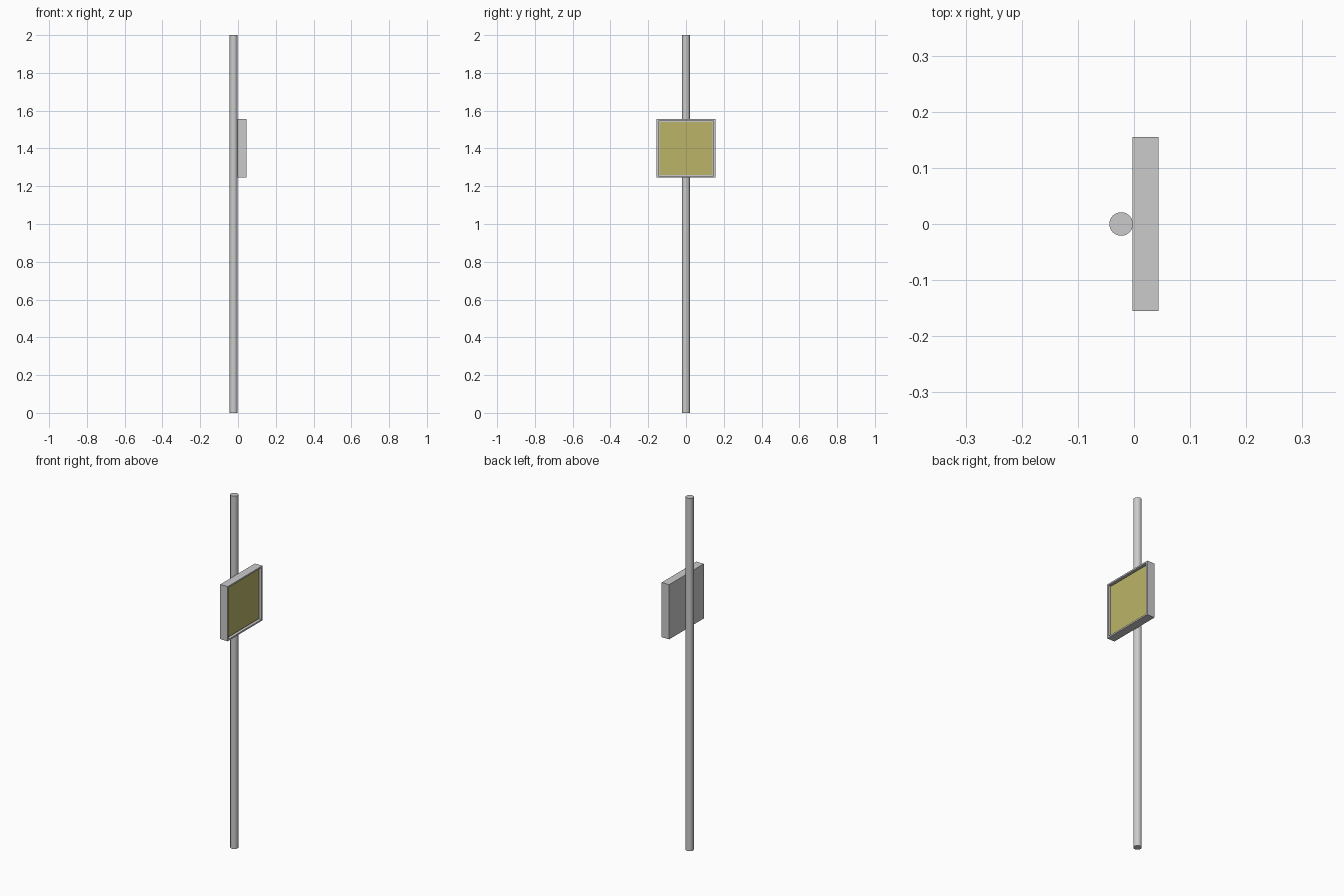
import bpy, bmesh
from mathutils import Matrix, Vector

if "Cube" in bpy.data.objects:
    bpy.data.objects.remove(bpy.data.objects["Cube"])

PANEL_Z = 1.4


def finish(name, bm):
    mesh = bpy.data.meshes.new(name)
    bm.to_mesh(mesh)
    bm.free()
    obj = bpy.data.objects.new(name, mesh)
    bpy.context.collection.objects.link(obj)
    return obj


def box(bm, x0, x1, half):
    m = Matrix.Translation(((x0 + x1) / 2, 0, PANEL_Z)) @ Matrix.Diagonal((x1 - x0, 2 * half, 2 * half, 1))
    bmesh.ops.create_cube(bm, size=1, matrix=m)


# Tall round pole
bpy.ops.mesh.primitive_cylinder_add(vertices=32, radius=0.021, depth=2, location=(-0.023, 0, 1))
pole = bpy.context.object
pole.name = "pole"
bpy.ops.object.shade_smooth_by_angle()

# Square housing with a recessed front
bm = bmesh.new()
box(bm, -0.003, 0.044, 0.155)
front = max(bm.faces, key=lambda f: f.calc_center_median().x)
bmesh.ops.inset_individual(bm, faces=[front], thickness=0.012)
recess = bmesh.ops.extrude_face_region(bm, geom=[front])
moved = [v for v in recess["geom"] if isinstance(v, bmesh.types.BMVert)]
bmesh.ops.translate(bm, verts=moved, vec=Vector((-0.016, 0, 0)))
if front.is_valid:
    bmesh.ops.delete(bm, geom=[front], context="FACES_ONLY")
bmesh.ops.recalc_face_normals(bm, faces=bm.faces)
finish("housing", bm)

# Yellow panel set inside the housing
bm = bmesh.new()
box(bm, 0.026, 0.034, 0.141)
panel = finish("panel", bm)
yellow = bpy.data.materials.new("yellow")
yellow.diffuse_color = (0.5, 0.46, 0.14, 1)
yellow.use_nodes = True
yellow.node_tree.nodes["Principled BSDF"].inputs["Base Color"].default_value = yellow.diffuse_color
panel.data.materials.append(yellow)
